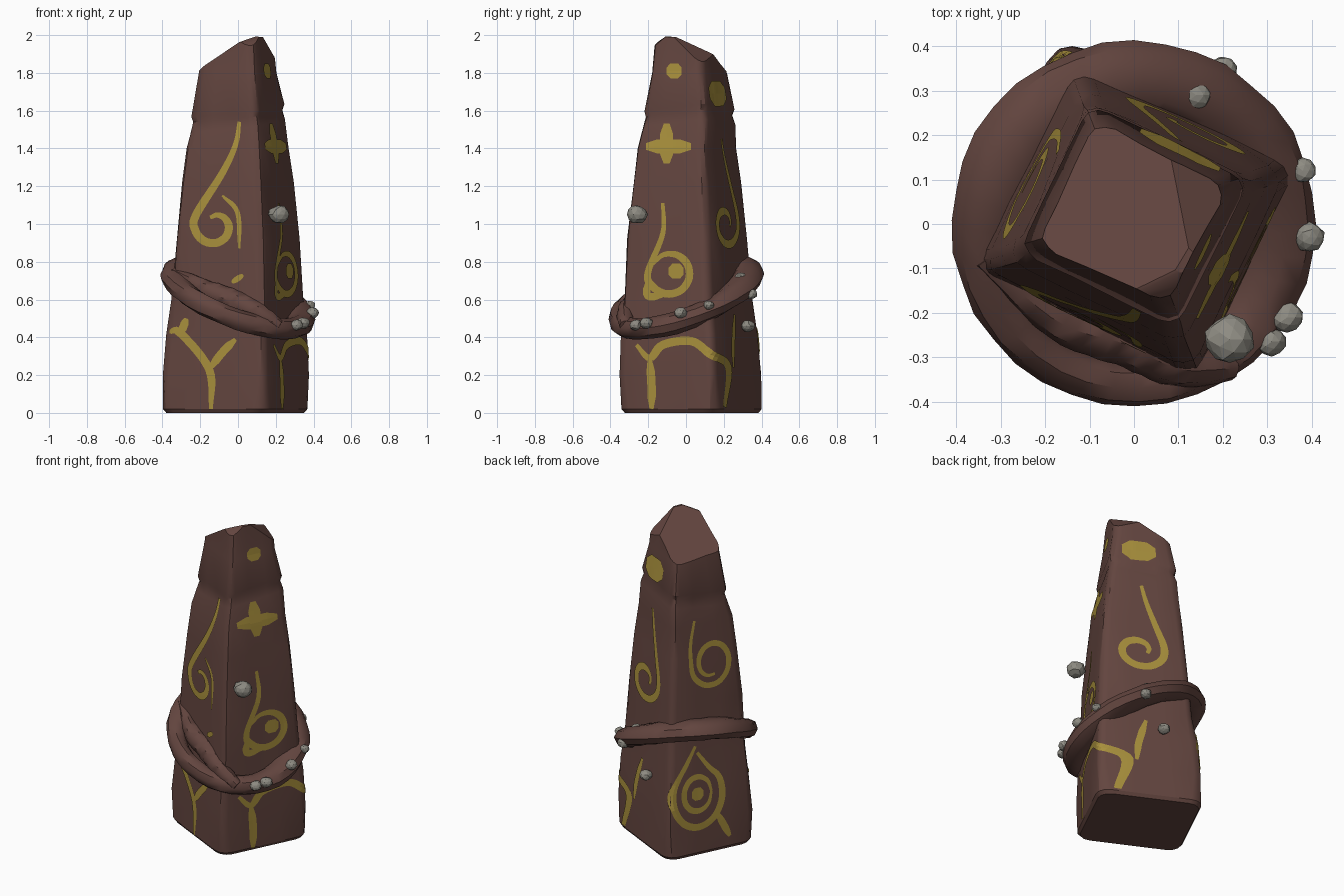
import bpy, bmesh, math, random
from mathutils import Vector
from mathutils.bvhtree import BVHTree

if "Cube" in bpy.data.objects:
    bpy.data.objects.remove(bpy.data.objects["Cube"])

random.seed(4)
TURN = math.radians(-26)
C, S = math.cos(TURN), math.sin(TURN)


def material(name, col):
    m = bpy.data.materials.new(name)
    m.diffuse_color = (*col, 1)
    m.use_nodes = True
    m.node_tree.nodes["Principled BSDF"].inputs["Base Color"].default_value = m.diffuse_color
    return m


BROWN = material("brown stone", (0.125, 0.06, 0.05))
GOLD = material("gold paint", (0.39, 0.275, 0.045))
GREY = material("grey pebble", (0.27, 0.26, 0.225))


def finish(bm, name, mat, angle=0):
    me = bpy.data.meshes.new(name)
    bm.to_mesh(me)
    ob = bpy.data.objects.new(name, me)
    bpy.context.collection.objects.link(ob)
    me.materials.append(mat)
    if angle:
        bpy.ops.object.select_all(action='DESELECT')
        ob.select_set(True)
        bpy.context.view_layer.objects.active = ob
        bpy.ops.object.shade_smooth_by_angle(angle=math.radians(angle))
    return ob


def skin(bm, rings, closed):
    n = len(rings[0])
    pairs = list(zip(rings, rings[1:])) + ([(rings[-1], rings[0])] if closed else [])
    for a, b in pairs:
        for i in range(n):
            j = (i + 1) % n
            bm.faces.new((a[i], a[j], b[j], b[i]))
    if not closed:
        bm.faces.new(rings[0][::-1])
        bm.faces.new(rings[-1])
    bmesh.ops.recalc_face_normals(bm, faces=bm.faces[:])


# Obelisk: tapering rounded square, height and half size
LEVELS = [(0, .287), (.02, .3), (.2, .297), (.42, .285), (.6, .27), (.92, .253), (1.22, .228),
          (1.4, .211), (1.52, .197), (1.57, .185), (1.6, .192), (1.8, .163), (2.08, .142)]


def section(h, r):
    pts = []
    for k in range(4):
        turn = k * math.pi / 2
        c, s = math.cos(turn), math.sin(turn)
        side = [(h, -.3 * h), (h, .35 * h)]
        side += [(h - r + r * math.cos(t * math.pi / 6), h - r + r * math.sin(t * math.pi / 6)) for t in range(4)]
        pts += [Vector(((x * c - y * s) * 1.035, (x * s + y * c) * .96)) for x, y in side]
    return pts


bm = bmesh.new()
rings = []
for z, h in LEVELS:
    ring = []
    for p in section(h, .07 if z < .1 else .045):
        p *= 1 + random.uniform(-.012, .012) * (z > .1)
        x = p.x * C - p.y * S - max(0, .015 - .02 * z)
        y = p.x * S + p.y * C + max(.006, .03 - .025 * z) + .012 * (z > 1.5)
        tilt = .12 * (x + .5 * y) if 1.45 < z < 1.7 else 0   # slanted ledge
        ring.append(bm.verts.new((x, y, z + tilt)))
    rings.append(ring)
skin(bm, rings, False)

# Slanted, rounded tip: cutting planes
for n, d in [((-.52, .36, 1), 1.907), ((.7, .6, 1), 2.044), ((.1, -.9, 1), 2.1), ((0, 0, 1), 2),
             ((.08, .0, 1), 2.0), ((-.2, -.3, 1), 2.005)]:
    n = Vector(n)
    bmesh.ops.bisect_plane(bm, geom=bm.verts[:] + bm.edges[:] + bm.faces[:],
                           plane_co=n * (d / n.length_squared), plane_no=n, clear_outer=True)
    rim = [e for e in bm.edges if e.is_boundary]
    if rim:
        bmesh.ops.holes_fill(bm, edges=rim, sides=0)
bmesh.ops.triangulate(bm, faces=bm.faces[:])
bmesh.ops.recalc_face_normals(bm, faces=bm.faces[:])
tree = BVHTree.FromBMesh(bm)
finish(bm, "obelisk", BROWN, 32)

# Painted strokes projected on each side: horizontal axis and ray direction
SIDES = {"front": (Vector((1, 0, 0)), Vector((0, 1, 0))),
         "right": (Vector((0, 1, 0)), Vector((-1, 0, 0))),
         "back": (Vector((-C, -S, 0)), Vector((S, -C, 0))),
         "left": (Vector((S, -C, 0)), Vector((C, S, 0)))}
PAINT = {side: bmesh.new() for side in SIDES}


def smooth_path(pts, steps=6):
    P = [Vector(p) for p in pts]
    P = [2 * P[0] - P[1]] + P + [2 * P[-1] - P[-2]]
    out = []
    for i in range(1, len(P) - 2):
        a, b, d, e = P[i - 1:i + 3]
        for k in range(steps):
            t = k / steps
            out.append(.5 * (2 * b + (d - a) * t + (2 * a - 5 * b + 4 * d - e) * t * t
                             + (3 * b - a - 3 * d + e) * t ** 3))
    return out + [P[-2]]


def stroke(side, pts, w=.043):
    bm, (axis, ray) = PAINT[side], SIDES[side]
    path, prev = smooth_path(pts), None
    for i, p in enumerate(path):
        d = path[min(i + 1, len(path) - 1)] - path[max(i - 1, 0)]
        d = Vector((-d.y, d.x)).normalized()
        t = i / (len(path) - 1)
        half = w / 2 * (.45 + .55 * min(1, 4 * t, 4 * (1 - t)))
        row = []
        for k in (-1, 0, 1):
            q = p + d * half * k
            hit, nor, _, _ = tree.ray_cast(axis * q.x + Vector((0, 0, q.y)) - ray * 2, ray)
            row.append(bm.verts.new(hit + nor * .006) if hit else None)
        for k in (0, 1):
            quad = (prev[k], prev[k + 1], row[k + 1], row[k]) if prev else (None,)
            if all(quad):
                f = bm.faces.new(quad)
                f.normal_update()
                if f.normal.dot(ray) > 0:
                    f.normal_flip()
        prev = row


def spiral(x, z, r0, r1, start, sweep, stretch=1):
    n = max(6, round(abs(sweep) / 40))
    out = []
    for i in range(n + 1):
        a, r = math.radians(start + sweep * i / n), r0 + (r1 - r0) * i / n
        out.append((x + r * math.cos(a), z + stretch * r * math.sin(a)))
    return out


def dot(side, x, z, r):
    stroke(side, [(x - r, z), (x, z), (x + r, z)], 2 * r)


# Front: hooked spiral, arc, forked crack
stroke("front", [(.01, 1.54), (-.01, 1.42), (-.08, 1.27)] + spiral(-.12, .99, .115, .05, 150, 330))
stroke("front", [(-.08, 1.15), (0, 1.06), (.01, .87)], .025)
stroke("front", [(.03, .73), (-.03, .69)], .03)
stroke("front", [(-.36, .43), (-.3, .42), (-.15, .23), (-.14, .02)])
stroke("front", [(-.3, .42), (-.27, .5)])
stroke("front", [(-.15, .23), (-.08, .32), (-.01, .39)])

# Right: hooked spiral, star, dots, forked crack running round the corner
stroke("right", [(-.12, 1.11), (-.12, .95)] + spiral(-.085, .74, .115, .1, 180, 330), .04)
stroke("right", [(-.2, .7), (-.2, .62), (-.12, .62)], .04)
dot("right", -.05, .75, .04)
stroke("right", [(-.21, 1.41), (-.09, 1.41), (.03, 1.41)], .075)
stroke("right", [(-.1, 1.53), (-.1, 1.42), (-.1, 1.32)], .07)
dot("right", -.06, 1.81, .04)
stroke("right", [(-.18, .02), (-.18, .15), (-.19, .29)], .045)
stroke("right", [(-.26, .36), (-.19, .29), (-.12, .36), (.03, .38), (.13, .31), (.22, .24), (.2, .03)], .044)

# Back: hooked spiral, block, crack
stroke("back", [(-.01, 1.45), (.02, 1.33), (.07, 1.18)] + spiral(-.03, 1, .155, .05, 20, -400, .85), .046)
stroke("back", [(-.12, 1.69), (-.02, 1.69), (.08, 1.69)], .135)
stroke("back", [(.0, .52), (-.03, .42), (-.05, .34), (-.06, .24)], .042)

# Left: hooked spiral, leaf with ring and dot
stroke("left", [(-.07, 1.43), (-.1, 1.3)] + spiral(.03, 1.16, .14, .07, 165, 480, 1.12), .034)
stroke("left", [(-.1, .67), (-.16, .57)] + spiral(-.1, .37, .16, .16, 160, 225, 1.2) + [(-.02, .53), (-.09, .63)], .042)
stroke("left", spiral(-.1, .38, .09, .09, 0, 360, 1.15), .035)
dot("left", -.1, .38, .038)
stroke("left", [(.02, .24), (.1, .08)])
for side, bm in PAINT.items():
    finish(bm, side + "_painted_marks", GOLD)


# Root wrapped round the obelisk, with a thinner strand at the front
def tube(name, pts, radii, closed):
    bm = bmesh.new()
    rings, n = [], len(pts)
    for i, p in enumerate(pts):
        a = pts[(i - 1) % n] if closed or i else p
        b = pts[(i + 1) % n] if closed or i < n - 1 else p
        out = (b - a).cross(Vector((0, 0, 1))).normalized()
        up = out.cross(b - a).normalized()
        rw, rh = radii(i / n)
        ring = []
        for k in range(9):
            t, j = k * math.tau / 9, random.uniform(.94, 1.04)
            ring.append(bm.verts.new(p + out * rw * j * math.cos(t) + up * rh * j * math.sin(t)))
        rings.append(ring)
    skin(bm, rings, closed)
    finish(bm, name, BROWN, 40)


def root_radii(t):
    front = max(0, math.cos(t * math.tau + math.radians(100)))
    return .086 - .036 * front, .06 - .004 * front


loop = []
for i in range(36):
    a = i * math.tau / 36
    r = .412 - root_radii(i / 36)[0]
    loop.append(Vector((r * math.cos(a), r * math.sin(a), .615 + .17 * math.cos(a - math.radians(135)))))
tube("wrapped_root", loop, root_radii, True)
strand = [(-.34, -.07, .74), (-.17, -.21, .65), (-.02, -.26, .59), (.1, -.315, .53), (.22, -.32, .46)]


def strand_radii(t):
    fat = .5 + .5 * math.sin(math.pi * min(1, t + .02))
    return .06 * fat, .065 * fat


tube("inner_root_strand", smooth_path(strand), strand_radii, False)

# Pebbles: position and radius
PEBBLES = [(.215, -.26, 1.05, .055), (.31, -.265, .465, .033), (.345, -.21, .475, .035),
           (.395, -.03, .53, .034), (.38, .12, .57, .028), (.14, .29, .715, .033),
           (.2, .345, .63, .033), (.05, .33, .46, .036), (.262, .08, 1.16, .028)]
for i, (x, y, z, r) in enumerate(PEBBLES):
    bm = bmesh.new()
    bmesh.ops.create_icosphere(bm, subdivisions=2, radius=r)
    for v in bm.verts:
        v.co *= random.uniform(.92, 1.08)
        v.co.z *= .88
        v.co += Vector((x, y, z))
    finish(bm, f"pebble_{i + 1}", GREY)
